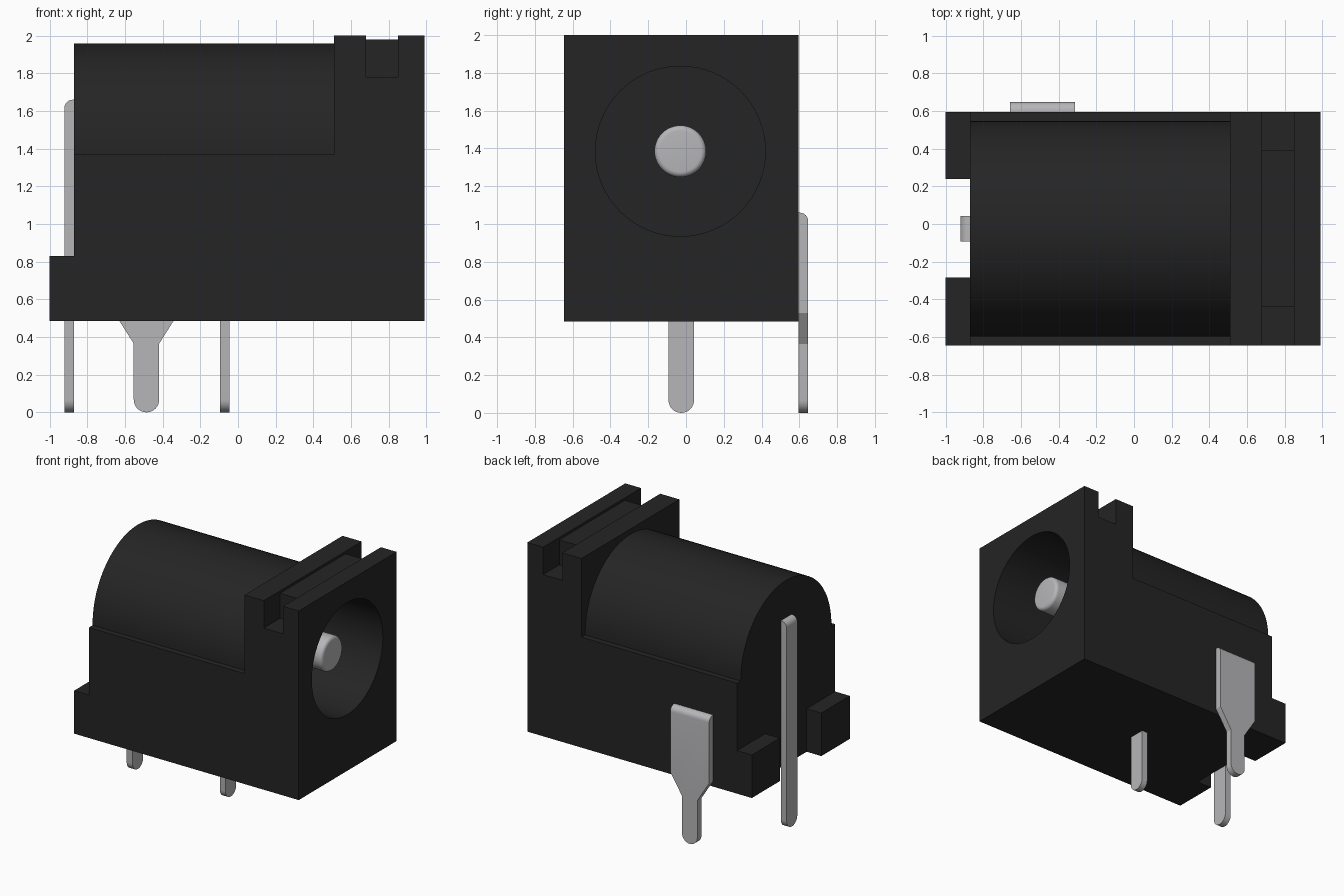
import bpy, bmesh, math
from mathutils import Vector

if "Cube" in bpy.data.objects:
    bpy.data.objects.remove(bpy.data.objects["Cube"])


def material(name, rgb):
    m = bpy.data.materials.new(name)
    m.diffuse_color = (*rgb, 1)
    m.use_nodes = True
    m.node_tree.nodes["Principled BSDF"].inputs["Base Color"].default_value = m.diffuse_color
    return m


BLACK = material("black plastic", (0.018, 0.018, 0.018))
METAL = material("grey metal", (0.47, 0.47, 0.485))
CY, CZ = -0.03, 1.385        # axis of the socket bore


def make(name, points, offset, mat):
    """Extrude a closed 3D outline along an offset vector."""
    bm = bmesh.new()
    face = bm.faces.new([bm.verts.new(p) for p in points])
    ext = bmesh.ops.extrude_face_region(bm, geom=[face])
    bmesh.ops.translate(bm, vec=Vector(offset),
                        verts=[g for g in ext["geom"] if isinstance(g, bmesh.types.BMVert)])
    bmesh.ops.recalc_face_normals(bm, faces=bm.faces)
    me = bpy.data.meshes.new(name)
    bm.to_mesh(me)
    bm.free()
    me.materials.append(mat)
    ob = bpy.data.objects.new(name, me)
    bpy.context.collection.objects.link(ob)
    return ob


def box(name, x0, x1, y0, y1, z0, z1):
    return make(name, [(x0, y0, z0), (x1, y0, z0), (x1, y1, z0), (x0, y1, z0)],
                (0, 0, z1 - z0), BLACK)


def arc(cu, cv, r, a0, a1, n):
    return [(cu + r * math.cos(math.radians(a0 + (a1 - a0) * i / n)),
             cv + r * math.sin(math.radians(a0 + (a1 - a0) * i / n))) for i in range(n + 1)]


def activate(ob):
    bpy.ops.object.select_all(action='DESELECT')
    ob.select_set(True)
    bpy.context.view_layer.objects.active = ob


def combine(ob, other, operation):
    mod = ob.modifiers.new(operation, 'BOOLEAN')
    mod.operation, mod.object, mod.solver = operation, other, 'EXACT'
    activate(ob)
    bpy.ops.object.modifier_apply(modifier=mod.name)
    bpy.data.objects.remove(other)


def smooth(ob):
    activate(ob)
    bpy.ops.object.shade_smooth_by_angle(angle=math.radians(30))


# Housing: stepped side profile with the slot across the front block
side = [(-1, .485), (.99, .485), (.99, 2), (.85, 2), (.85, 1.78), (.68, 1.78), (.68, 2),
        (.51, 2), (.51, 1.37), (-.87, 1.37), (-.87, .83), (-1, .83)]
housing = make("housing", [(x, -.645, z) for x, z in side], (0, 1.24, 0), BLACK)

# Rounded barrel, slot filler, rear notch and socket bore
dome = arc(CY + .005, CZ, .573, 0, 180, 48)
dome = [(dome[0][0], 1.2)] + dome + [(dome[-1][0], 1.2)]
combine(housing, make("barrel", [(-.87, y, z) for y, z in dome], (1.46, 0, 0), BLACK), 'UNION')
combine(housing, box("slot_filler", .66, .87, -.44, .39, 1.7, 1.98), 'UNION')
combine(housing, box("notch_cutter", -1.2, -.87, -.285, .24, .3, 1.0), 'DIFFERENCE')
bore = arc(CY, CZ, .45, 0, 360, 64)[:-1]
combine(housing, make("bore_cutter", [(-.41, y, z) for y, z in bore], (1.6, 0, 0), BLACK),
        'DIFFERENCE')
smooth(housing)


# Centre contact with a rounded tip
def bevel_edges(ob, test, width):
    bm = bmesh.new()
    bm.from_mesh(ob.data)
    edges = [e for e in bm.edges if all(test(v.co) for v in e.verts)]
    bmesh.ops.bevel(bm, geom=edges, offset=width, segments=6, profile=.5, affect='EDGES')
    bm.to_mesh(ob.data)
    bm.free()


circle = arc(CY, CZ, .137, 0, 360, 48)[:-1]
contact = make("centre_contact", [(-.45, y, z) for y, z in circle], (1.31, 0, 0), METAL)
bevel_edges(contact, lambda c: c.x > .85, .028)
smooth(contact)


# Solder terminals: strips with a round lower end
def outline(centre, top, wide=None):
    r = .0675
    pts = arc(centre, r, r, 180, 360, 16)
    if wide:
        return pts + [(centre + r, .365), (centre + wide, .53), (centre + wide, top),
                      (centre - wide, top), (centre - wide, .53), (centre - r, .365)]
    return pts + [(centre + r, top), (centre - r, top)]


rear = make("rear_terminal", [(-.922, y, z) for y, z in outline(-.025, 1.66)],
            (.052, 0, 0), METAL)
bevel_edges(rear, lambda c: c.z > 1.65 and c.x < -.9, .045)

middle = make("middle_terminal", [(-.096, y, z) for y, z in outline(-.025, .5)],
              (.05, 0, 0), METAL)

side_terminal = make("side_terminal", [(x, .595, z) for x, z in outline(-.486, 1.06, .172)],
                     (0, .052, 0), METAL)
bevel_edges(side_terminal, lambda c: c.z > 1.05 and c.y > .62, .045)

for ob in (rear, middle, side_terminal):
    smooth(ob)
